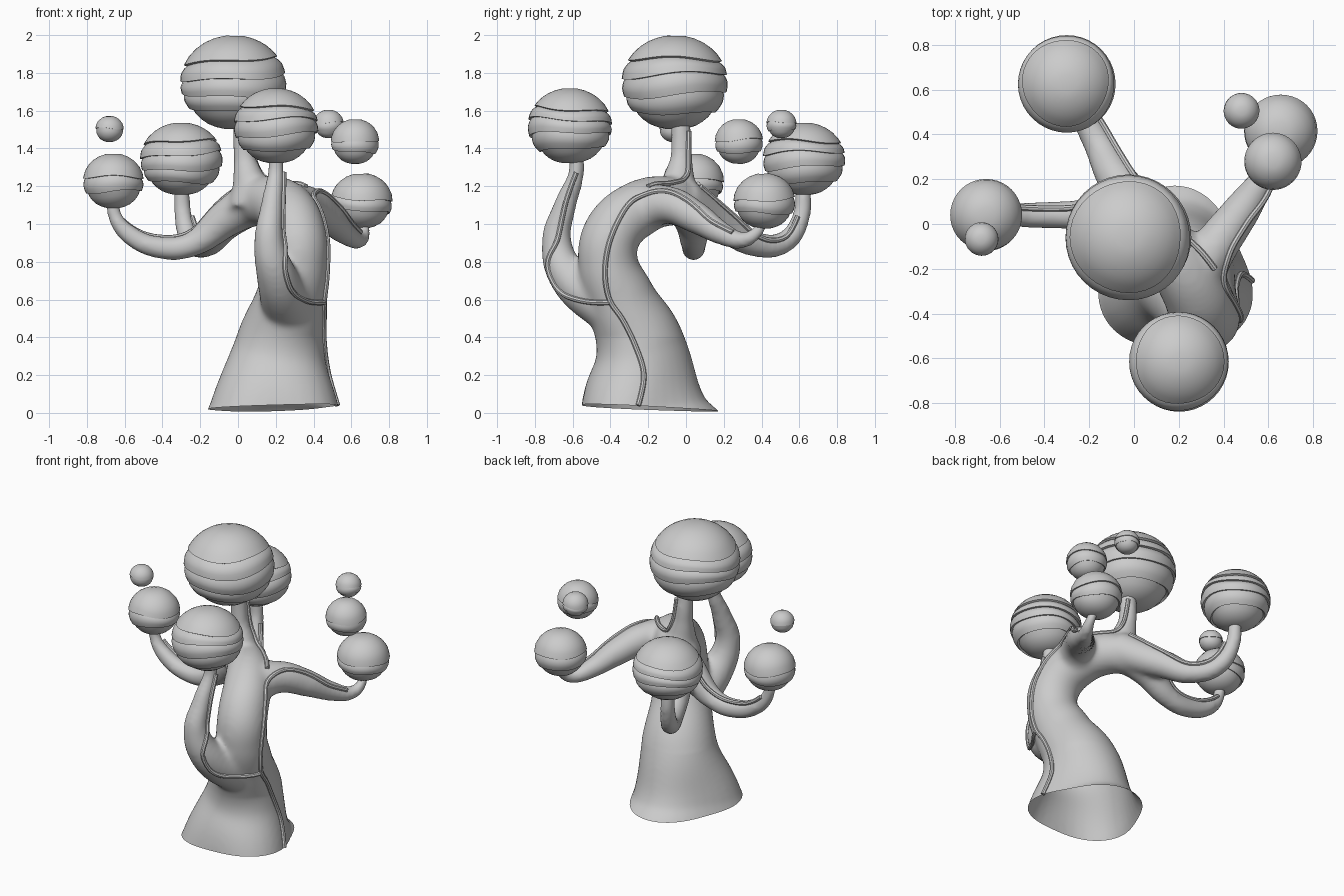
import bpy, bmesh, math
from mathutils import Vector
from mathutils.bvhtree import BVHTree
from mathutils.geometry import interpolate_bezier

cube = bpy.data.objects.get("Cube")
if cube:
    bpy.data.objects.remove(cube)

grey = bpy.data.materials.new("plain_grey")
grey.use_nodes = True
grey.diffuse_color = (0.6, 0.6, 0.6, 1)
grey.node_tree.nodes["Principled BSDF"].inputs["Base Color"].default_value = (0.6, 0.6, 0.6, 1)


def add_object(name, data):
    ob = bpy.data.objects.new(name, data)
    bpy.context.collection.objects.link(ob)
    return ob


def finish(ob, angle=40):
    ob.data.materials.clear()
    ob.data.materials.append(grey)
    bpy.ops.object.select_all(action='DESELECT')
    ob.select_set(True)
    bpy.context.view_layer.objects.active = ob
    bpy.ops.object.shade_smooth_by_angle(angle=math.radians(angle))


def bake(ob, name):
    """Replace a curve or modified object by its evaluated mesh."""
    bpy.context.view_layer.update()
    deps = bpy.context.evaluated_depsgraph_get()
    mesh = bpy.data.meshes.new_from_object(ob.evaluated_get(deps))
    bpy.data.objects.remove(ob)
    return add_object(name, mesh)


def tubes(name, paths):
    """Tapered tubes through points given as x, y, z, radius."""
    cu = bpy.data.curves.new(name, 'CURVE')
    cu.dimensions = '3D'
    cu.bevel_depth = 1
    cu.bevel_resolution = 14
    cu.use_fill_caps = True
    for path in paths:
        sp = cu.splines.new('BEZIER')
        sp.bezier_points.add(len(path) - 1)
        for p, (x, y, z, r) in zip(sp.bezier_points, path):
            p.co, p.radius = (x, y, z), r
        for p in sp.bezier_points:
            p.handle_left_type = p.handle_right_type = 'AUTO'
    return bake(add_object(name, cu), name)


# Trunk and branches, blended into one skin
trunk = [(.18, -.2, -.1, .41), (.185, -.22, .03, .336), (.22, -.24, .35, .238), (.277, -.345, .6, .186),
         (.315, -.413, .8, .158), (.31, -.39, .95, .155), (.25, -.25, 1.08, .15), (.13, -.08, 1.12, .13),
         (.02, .03, 1.08, .11)]
front_branch = [(.275, -.38, .55, .15), (.21, -.61, .71, .11), (.165, -.685, .9, .08),
                (.18, -.64, 1.1, .06), (.2, -.58, 1.28, .042), (.2, -.59, 1.4, .04)]
right_branch = [(.1, -.03, 1.13, .12), (-.06, .03, 1.03, .1), (-.25, .04, .89, .066), (-.41, .04, .875, .06),
                (-.57, .04, .94, .052), (-.655, .04, 1.05, .038), (-.66, .04, 1.15, .035)]
back_branch = [(.1, -.03, 1.13, .12), (-.07, .19, 1.0, .09), (-.17, .38, .89, .066),
               (-.25, .53, .91, .058), (-.29, .61, 1.04, .048), (-.3, .62, 1.2, .042)]
left_branch = [(.26, -.25, 1.08, .13), (.37, -.09, 1.1, .1), (.48, .06, 1.03, .085), (.57, .19, .95, .062),
               (.64, .3, .915, .045), (.67, .37, .95, .034), (.66, .41, 1.02, .03)]
top_stem = [(.08, -.05, 1.1, .14), (.06, -.04, 1.22, .09), (.035, -.025, 1.35, .058), (.02, -.03, 1.6, .05)]

tree = tubes("trunk", [trunk, front_branch, right_branch, back_branch, left_branch, top_stem])
remesh = tree.modifiers.new("blend", 'REMESH')
remesh.mode = 'VOXEL'
remesh.voxel_size = 0.015
relax = tree.modifiers.new("relax", 'SMOOTH')
relax.factor = 0.5
relax.iterations = 16
tree = bake(tree, "trunk_and_branches")

# Three soft corners at the foot, then a slightly tilted open cut
bm = bmesh.new()
bm.from_mesh(tree.data)
for v in bm.verts:
    fade = max(0, min(1, 1 - v.co.z / 0.4))
    dx, dy = v.co.x - .185, v.co.y + .22
    lobe = 1 + 0.09 * fade * math.cos(3 * (math.atan2(dy, dx) - math.pi / 2))
    v.co.x += dx * (lobe - 1) + 0.012 * fade
    v.co.y += dy * (lobe - 1) - 0.035 * fade
bmesh.ops.bisect_plane(bm, geom=bm.verts[:] + bm.edges[:] + bm.faces[:],
                       plane_co=(.18, -.19, .025), plane_no=(-.03, .045, 1), clear_inner=True)
bm.to_mesh(tree.data)
surface = BVHTree.FromBMesh(bm)
bm.free()
finish(tree)


# Vines that hug the bark
def vine(name, points, radius=0.014):
    pts = [Vector(p) for p in points]
    pts = [pts[0]] + pts + [pts[-1]]
    snapped = []
    for i in range(1, len(pts) - 2):
        before, a, b, after = pts[i - 1:i + 3]
        for q in interpolate_bezier(a, a + (b - before) / 6, b - (after - a) / 6, b, 6)[:-1]:
            p, n, _, _ = surface.find_nearest(q)
            snapped.append(p + n * 0.004)
    cu = bpy.data.curves.new(name, 'CURVE')
    cu.dimensions = '3D'
    cu.bevel_depth = radius
    cu.bevel_resolution = 2
    cu.use_fill_caps = True
    cu.resolution_u = 2
    sp = cu.splines.new('NURBS')
    sp.points.add(len(snapped) - 1)
    for q, p in zip(sp.points, snapped):
        q.co = (*p, 1)
    sp.order_u = 6
    sp.use_endpoint_u = True
    finish(bake(add_object(name, cu), name))


vine("trunk_vine", [(.54, -.25, .04), (.49, -.22, .2), (.46, -.27, .36), (.46, -.34, .5), (.47, -.41, .6),
                    (.48, -.43, .76), (.46, -.39, .95), (.41, -.28, 1.13), (.43, -.13, 1.18),
                    (.49, .0, 1.12), (.56, .13, 1.0), (.64, .27, .93)])
vine("front_vine", [(.46, -.4, .585), (.37, -.54, .59), (.27, -.64, .65), (.22, -.7, .78),
                    (.22, -.68, .92), (.22, -.64, 1.1), (.23, -.57, 1.3)])
vine("stem_vine", [(.36, -.2, 1.2), (.26, -.08, 1.22), (.15, .0, 1.25), (.1, .02, 1.33), (.06, .02, 1.52)])
vine("right_vine", [(.05, .05, 1.2), (-.07, .07, 1.1), (-.2, .07, .97), (-.36, .07, .93),
                    (-.52, .07, .95), (-.63, .08, 1.04)])
vine("back_vine", [(.1, .08, 1.2), (-.03, .24, 1.04), (-.12, .4, .92), (-.2, .53, .93), (-.25, .6, 1.06)])


# Foliage balls built of overlapping wavy layers
def foliage(name, centre, radius, height, edges, phase):
    limits = [1, *edges, -1]
    rings = []
    for top, bottom in zip(limits, limits[1:]):
        a, b = math.acos(top), math.acos(bottom)
        for i in range(7):
            swell = 1 if top == 1 else (0.94, 0.968, 0.985, 1, 1, 1, 1)[i]
            rings.append((math.cos(a + (b - a) * i / 6), swell))
    bm = bmesh.new()
    count = 40
    loops = []
    for u, swell in rings[1:-1]:
        loop = []
        for j in range(count):
            t = math.tau * j / count
            wave = 0.09 * math.sin(t + phase + 3 * u) + 0.04 * math.sin(3 * t + 2 * phase + 2 * u)
            z = max(-1, min(1, u + wave * (1 - u * u)))
            rho = math.sqrt(1 - z * z) * radius * swell
            loop.append(bm.verts.new((rho * math.cos(t), rho * math.sin(t), z * height * swell)))
        loops.append(loop)
    for up, low in zip(loops, loops[1:]):
        for j in range(count):
            k = (j + 1) % count
            bm.faces.new((up[j], low[j], low[k], up[k]))
    bm.faces.new(loops[0])
    bm.faces.new(loops[-1][::-1])
    bmesh.ops.recalc_face_normals(bm, faces=bm.faces)
    mesh = bpy.data.meshes.new(name)
    bm.to_mesh(mesh)
    bm.free()
    ob = add_object(name, mesh)
    ob.location = centre
    finish(ob, 30)


large, medium, small = (.46, .12, -.25, -.62), (.08, -.4), (.05, -.45)
foliage("top_foliage", (-.025, -.06, 1.75), .281, .25, large, 0.4)
foliage("front_foliage", (.2, -.615, 1.52), .223, .2, large, 2.2)
foliage("back_foliage", (-.3, .625, 1.345), .218, .193, large, 1.0)
foliage("right_foliage", (-.66, .04, 1.228), .161, .147, medium, 3.0)
foliage("right_small_foliage", (-.68, -.067, 1.503), .075, .07, (0,), 4.0)
foliage("left_foliage", (.655, .415, 1.122), .164, .148, medium, 5.0)
foliage("left_middle_foliage", (.62, .28, 1.437), .128, .12, small, 0.0)
foliage("left_small_foliage", (.48, .505, 1.53), .08, .076, small, 2.0)
